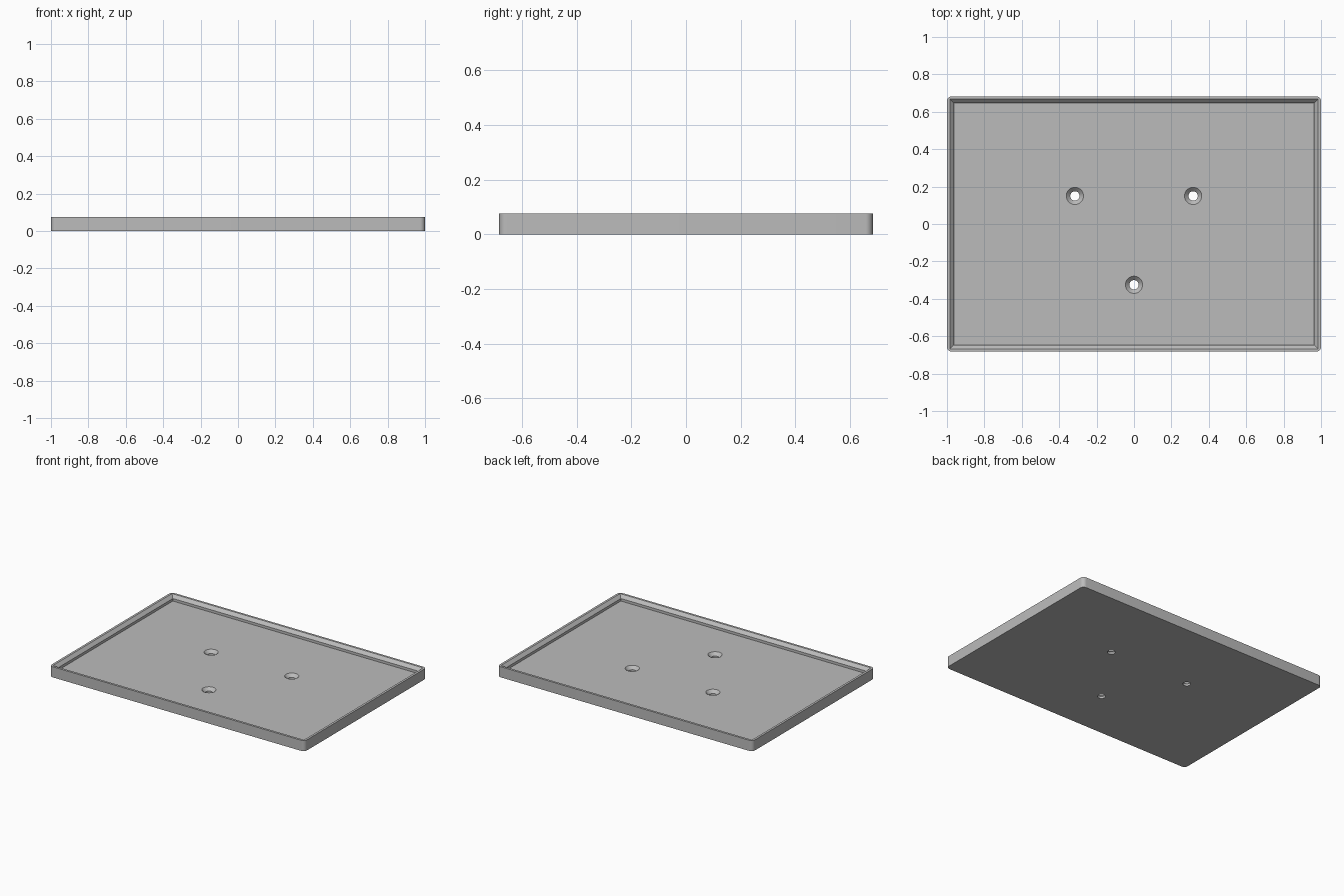
import bpy, bmesh, math

if "Cube" in bpy.data.objects:
    bpy.data.objects.remove(bpy.data.objects["Cube"], do_unlink=True)

HALF_X, HALF_Y, HEIGHT = 1.0, 0.683, 0.075
FLOOR = 0.036
RIM, INSET = 0.016, 0.037
CORNER = 0.027

grey = bpy.data.materials.new("plain grey")
grey.use_nodes = True
colour = (0.5, 0.5, 0.5, 1)
grey.diffuse_color = colour
grey.node_tree.nodes["Principled BSDF"].inputs["Base Color"].default_value = colour


def loft(name, rings):
    """Solid skinned through matching rings of points, capped at both ends."""
    bm = bmesh.new()
    loops = [[bm.verts.new(p) for p in ring] for ring in rings]
    n = len(loops[0])
    for low, high in zip(loops, loops[1:]):
        for i in range(n):
            j = (i + 1) % n
            bm.faces.new((low[i], low[j], high[j], high[i]))
    bm.faces.new(loops[0][::-1])
    bm.faces.new(loops[-1])
    mesh = bpy.data.meshes.new(name)
    bm.to_mesh(mesh)
    bm.free()
    obj = bpy.data.objects.new(name, mesh)
    bpy.context.collection.objects.link(obj)
    mesh.materials.append(grey)
    return obj


def rectangle(inset, z):
    x, y = HALF_X - inset, HALF_Y - inset
    return [(-x, -y, z), (x, -y, z), (x, y, z), (-x, y, z)]


def rounded_rectangle(z, steps=8):
    points = []
    for quarter, (sx, sy) in enumerate([(1, 1), (-1, 1), (-1, -1), (1, -1)]):
        for k in range(steps + 1):
            a = math.pi / 2 * (quarter + k / steps)
            points.append((sx * (HALF_X - CORNER) + CORNER * math.cos(a),
                           sy * (HALF_Y - CORNER) + CORNER * math.sin(a), z))
    return points


def circle(x, y, radius, z, n=48):
    return [(x + radius * math.cos(math.tau * i / n),
             y + radius * math.sin(math.tau * i / n), z) for i in range(n)]


# Tray body with rounded corners
tray = loft("tray", [rounded_rectangle(0), rounded_rectangle(HEIGHT)])

# Recess: upright lower wall, then a bevel up to the rim
cutters = [loft("recess_cutter", [
    rectangle(INSET, FLOOR), rectangle(INSET, HEIGHT - (INSET - RIM)),
    rectangle(RIM, HEIGHT), rectangle(RIM, HEIGHT + 0.05)])]

# Three countersunk screw holes
WIDE, NARROW = 0.046, 0.025
for x, y in [(-0.316, 0.15), (0.316, 0.15), (0, -0.325)]:
    cutters.append(loft("hole_cutter", [
        circle(x, y, NARROW, -0.02), circle(x, y, NARROW, FLOOR - (WIDE - NARROW)),
        circle(x, y, WIDE, FLOOR), circle(x, y, WIDE, FLOOR + 0.02)]))

# Cut, then discard the cutters
bpy.context.view_layer.objects.active = tray
for cutter in cutters:
    cutter.hide_render = True
    cut = tray.modifiers.new("cut", 'BOOLEAN')
    cut.operation = 'DIFFERENCE'
    cut.solver = 'EXACT'
    cut.object = cutter
    bpy.ops.object.modifier_apply(modifier=cut.name)
    bpy.data.objects.remove(cutter, do_unlink=True)

# Smooth the round corners and holes, keep hard edges
bpy.ops.object.select_all(action='DESELECT')
tray.select_set(True)
bpy.ops.object.shade_smooth_by_angle(angle=math.radians(30))
